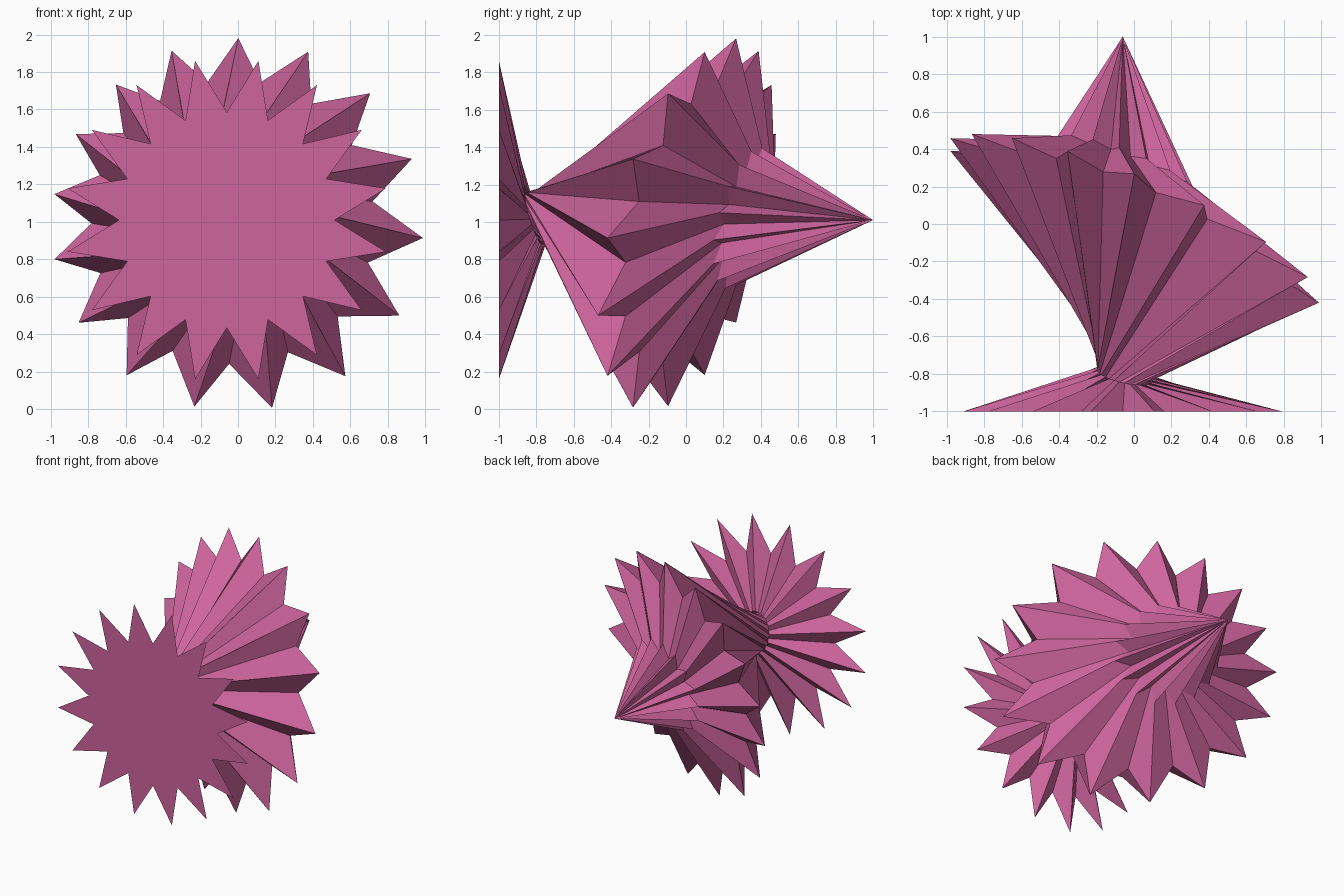
import bpy, bmesh
from math import cos, sin, radians
from mathutils import Vector

if "Cube" in bpy.data.objects:
    bpy.data.objects.remove(bpy.data.objects["Cube"])

POINTS = 16

# Each star ring: centre, tip radius, inner ratio, angle of the first tip and
# of the lean (degrees clockwise from the top), lean depth, lopsidedness
RINGS = [
    ((-0.06, -1.00, 1.01), 0.866, 0.664, 33.75, 33.75, 0.000, 0.000),   # flat front star
    ((-0.05, -0.805, 1.015), 0.150, 0.95, 33.75, 33.75, 0.055, 0.000),  # twisted neck
    ((-0.11, 0.10, 1.045), 0.990, 0.76, 119.3, 119.3, 0.475, 0.125),    # big leaning star
    ((-0.05, 0.31, 1.02), 0.375, 0.72, 108.0, 122.0, 0.165, 0.000),     # base of the cone
]
APEX = (-0.06, 1.00, 1.01)


def star_ring(bm, centre, radius, ratio, first, lean, depth, skew):
    c = Vector(centre)
    u = Vector((sin(radians(lean)), 0, cos(radians(lean))))
    v = Vector((cos(radians(lean)), 0, -sin(radians(lean))))
    verts = []
    for i in range(POINTS * 2):
        a = radians(first - lean + i * 180 / POINTS)
        k = ratio if i % 2 else 1.0
        s = 1 + skew * cos(a)
        p = (u * cos(a) + v * sin(a)) * radius * s * k
        p.y = -depth * cos(a) * (1 + 1.6 * skew * cos(a)) * k
        verts.append(bm.verts.new(c + p))
    return verts


bm = bmesh.new()
rings = [star_ring(bm, *r) for r in RINGS]
n = POINTS * 2

# Front cap, lofted pleats and the closing cone
bm.faces.new(rings[0])
for a, b in zip(rings, rings[1:]):
    for i in range(n):
        j = (i + 1) % n
        bm.faces.new((a[i], a[j], b[j], b[i]))
tip = bm.verts.new(APEX)
for i in range(n):
    bm.faces.new((rings[-1][i], rings[-1][(i + 1) % n], tip))
bmesh.ops.recalc_face_normals(bm, faces=bm.faces[:])

mesh = bpy.data.meshes.new("pleated_star")
bm.to_mesh(mesh)
bm.free()
obj = bpy.data.objects.new("pleated_star", mesh)
bpy.context.collection.objects.link(obj)

mat = bpy.data.materials.new("pink")
mat.diffuse_color = (0.62, 0.13, 0.34, 1)
mat.use_nodes = True
mat.node_tree.nodes["Principled BSDF"].inputs["Base Color"].default_value = mat.diffuse_color
mesh.materials.append(mat)
